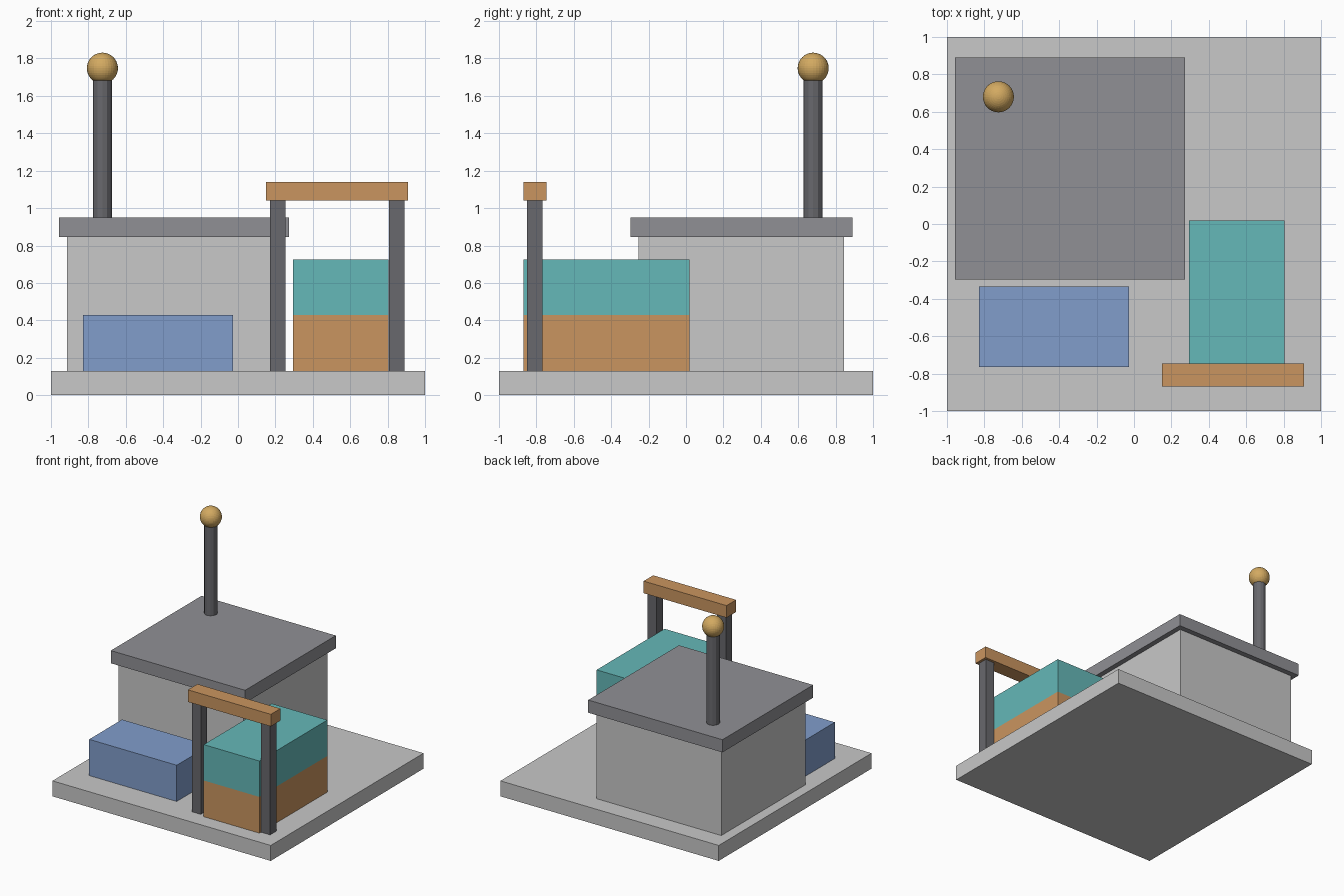
import bpy
import bmesh
from mathutils import Vector

cube = bpy.data.objects.get("Cube")
if cube:
    bpy.data.objects.remove(cube, do_unlink=True)


def material(name, r, g, b):
    m = bpy.data.materials.new(name)
    m.use_nodes = True
    colour = (r, g, b, 1)
    m.diffuse_color = colour
    m.node_tree.nodes["Principled BSDF"].inputs["Base Color"].default_value = colour
    return m


light_grey = material("light grey", 0.58, 0.58, 0.58)
roof_grey = material("roof grey", 0.28, 0.28, 0.30)
dark_grey = material("dark grey", 0.14, 0.14, 0.153)
orange = material("orange", 0.59, 0.30, 0.115)
teal = material("teal", 0.13, 0.48, 0.48)
blue = material("blue", 0.22, 0.34, 0.60)
gold = material("gold", 0.65, 0.40, 0.12)


def add_object(name, bm, *mats):
    mesh = bpy.data.meshes.new(name)
    bm.to_mesh(mesh)
    bm.free()
    for m in mats:
        mesh.materials.append(m)
    obj = bpy.data.objects.new(name, mesh)
    bpy.context.collection.objects.link(obj)
    return obj


def box_mesh(x, y, z):
    bm = bmesh.new()
    bmesh.ops.create_cube(bm, size=1)
    for v in bm.verts:
        v.co = Vector([r[0] if c < 0 else r[1] for c, r in zip(v.co, (x, y, z))])
    return bm


def box(name, x, y, z, mat):
    return add_object(name, box_mesh(x, y, z), mat)


BASE = 0.128
ROOF = 0.95
SPLIT = 0.428

# Ground slab and building
box("ground_slab", (-1, 1), (-1, 1), (0, BASE), light_grey)
box("building_walls", (-0.915, 0.23), (-0.255, 0.845), (BASE, 0.845), light_grey)
box("flat_roof", (-0.957, 0.273), (-0.297, 0.89), (0.845, ROOF), roof_grey)

# Low block in front of the building
box("front_block", (-0.828, -0.026), (-0.765, -0.335), (BASE, SPLIT), blue)

# Two-tone container, cut at the colour line
bm = box_mesh((0.295, 0.805), (-0.87, 0.02), (BASE, 0.725))
bmesh.ops.bisect_plane(bm, geom=bm.verts[:] + bm.edges[:] + bm.faces[:],
                       plane_co=(0, 0, SPLIT), plane_no=(0, 0, 1))
for f in bm.faces:
    f.material_index = int(f.calc_center_median().z > SPLIT)
add_object("container", bm, orange, teal)

# Gate: two posts and a crossbeam
for name, x in (("gate_post_right", 0.172), ("gate_post_left", 0.807)):
    box(name, (x, x + 0.082), (-0.849, -0.767), (BASE, 1.04), dark_grey)
box("gate_beam", (0.15, 0.91), (-0.87, -0.745), (1.04, 1.14), orange)

# Chimney pole topped with a ball
bm = bmesh.new()
bmesh.ops.create_cone(bm, cap_ends=True, segments=12, radius1=0.051, radius2=0.051,
                      depth=1.75 - ROOF)
bmesh.ops.translate(bm, verts=bm.verts, vec=(-0.725, 0.68, (1.75 + ROOF) / 2))
add_object("pole", bm, dark_grey)

bm = bmesh.new()
bmesh.ops.create_uvsphere(bm, u_segments=32, v_segments=20, radius=0.083)
bmesh.ops.translate(bm, verts=bm.verts, vec=(-0.725, 0.68, 1.748))
add_object("pole_ball", bm, gold)
